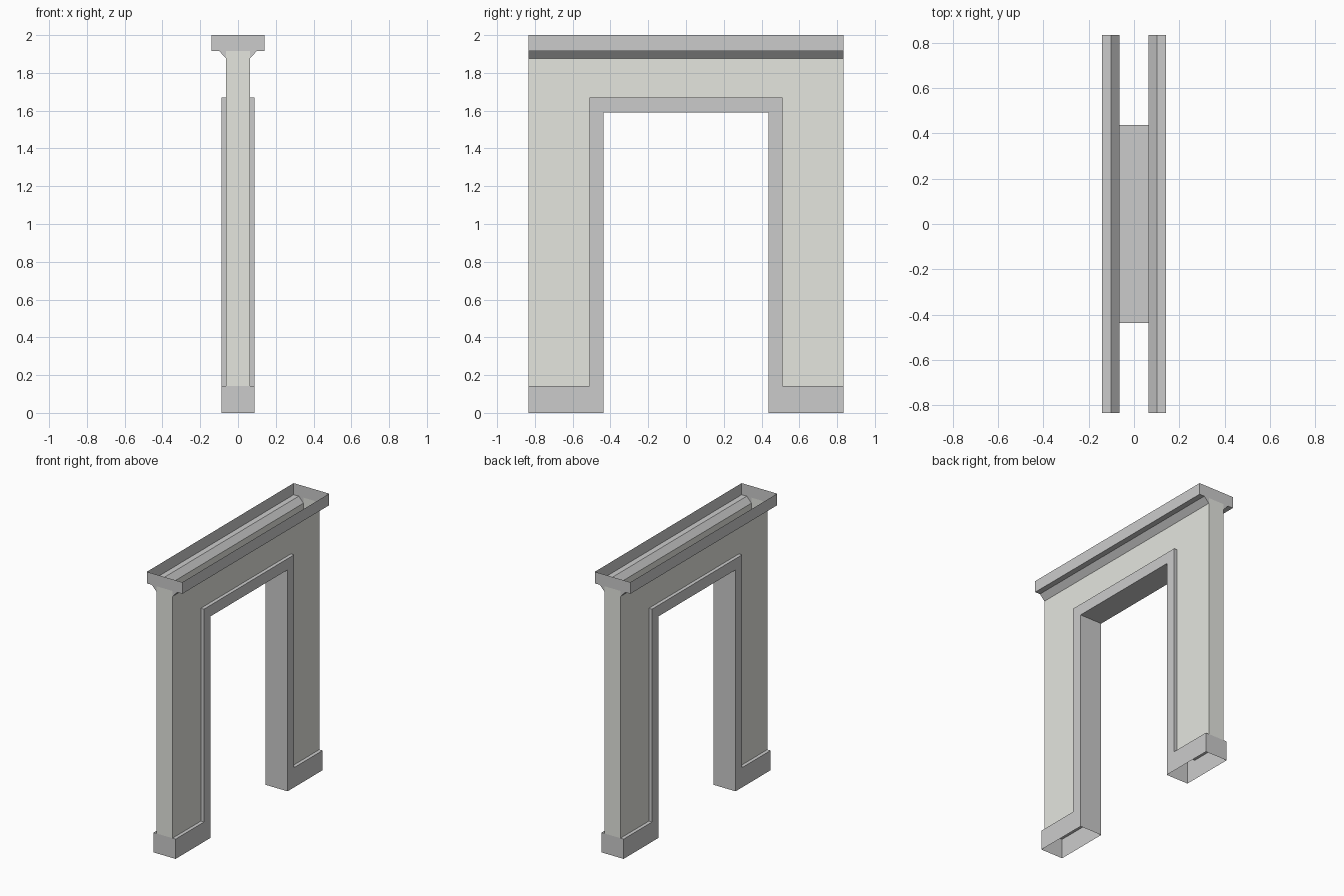
import bpy, bmesh

if "Cube" in bpy.data.objects:
    bpy.data.objects.remove(bpy.data.objects["Cube"])

Y = 0.833            # half width of the wall
WX, BX = 0.063, 0.088  # half depth of wall and of base / casing
IY, IZ = 0.437, 1.59   # door opening
OY, OZ = 0.512, 1.67   # outer edge of casing
BZ = 0.142             # base height
CX, CZ, SX, SZ = 0.141, 1.917, 0.101, 1.877  # crown outline


class Shell:
    """Collects open sheet faces and welds them into one object."""
    def __init__(self):
        self.bm = bmesh.new()

    def face(self, pts):
        self.bm.faces.new([self.bm.verts.new(p) for p in pts])

    def sides(self, x, outline):
        # same yz outline on both sides of the wall
        for s in (-1, 1):
            self.face([(s * x, y, z) for y, z in outline])

    def ends(self, outline):
        # same xz outline on both ends of the wall
        for s in (-1, 1):
            self.face([(x, s * Y, z) for x, z in outline])

    def strip(self, path, x0, x1):
        # ribbon along a yz path between two depths
        for (ya, za), (yb, zb) in zip(path, path[1:]):
            self.face([(x0, ya, za), (x1, ya, za), (x1, yb, zb), (x0, yb, zb)])

    def build(self, name, mat=None):
        bmesh.ops.remove_doubles(self.bm, verts=self.bm.verts, dist=1e-5)
        bmesh.ops.recalc_face_normals(self.bm, faces=self.bm.faces)
        me = bpy.data.meshes.new(name)
        self.bm.to_mesh(me)
        self.bm.free()
        ob = bpy.data.objects.new(name, me)
        bpy.context.collection.objects.link(ob)
        if mat:
            me.materials.append(mat)


def mirrored(half):
    """Right half of a yz path -> whole path across the opening."""
    return half + [(-y, z) for y, z in reversed(half)]


paint = bpy.data.materials.new("wall_paint")
paint.diffuse_color = (0.78, 0.79, 0.74, 1)
paint.use_nodes = True
paint.node_tree.nodes["Principled BSDF"].inputs["Base Color"].default_value = paint.diffuse_color

outer = mirrored([(Y, BZ), (OY, BZ), (OY, OZ)])
inner = mirrored([(IY, 0), (IY, IZ)])

# painted wall panels and narrow ends
wall = Shell()
wall.sides(WX, outer + [(-Y, SZ), (Y, SZ)])
wall.ends([(-WX, BZ), (WX, BZ), (WX, SZ), (WX, CZ), (-WX, CZ), (-WX, SZ)])
wall.build("wall", paint)

# baseboard and door casing, hollow and open underneath
casing = Shell()
casing.sides(BX, mirrored([(Y, 0), (Y, BZ), (OY, BZ), (OY, OZ)])
             + inner[::-1])
casing.strip(inner, -BX, BX)
for s in (-1, 1):
    casing.strip(outer, s * WX, s * BX)
casing.ends([(-BX, 0), (BX, 0), (BX, BZ), (WX, BZ), (-WX, BZ), (-BX, BZ)])
casing.build("door_casing_and_base")

# crown moulding, open on top
crown = Shell()
profile = [(CX, 2.0), (CX, CZ), (SX, CZ), (WX, SZ)]
for s in (-1, 1):
    for (xa, za), (xb, zb) in zip(profile, profile[1:]):
        crown.face([(s * xa, -Y, za), (s * xa, Y, za),
                    (s * xb, Y, zb), (s * xb, -Y, zb)])
half = profile + [(WX, CZ)]
crown.ends(half + [(-x, z) for x, z in reversed(half)])
crown.build("crown_moulding")
